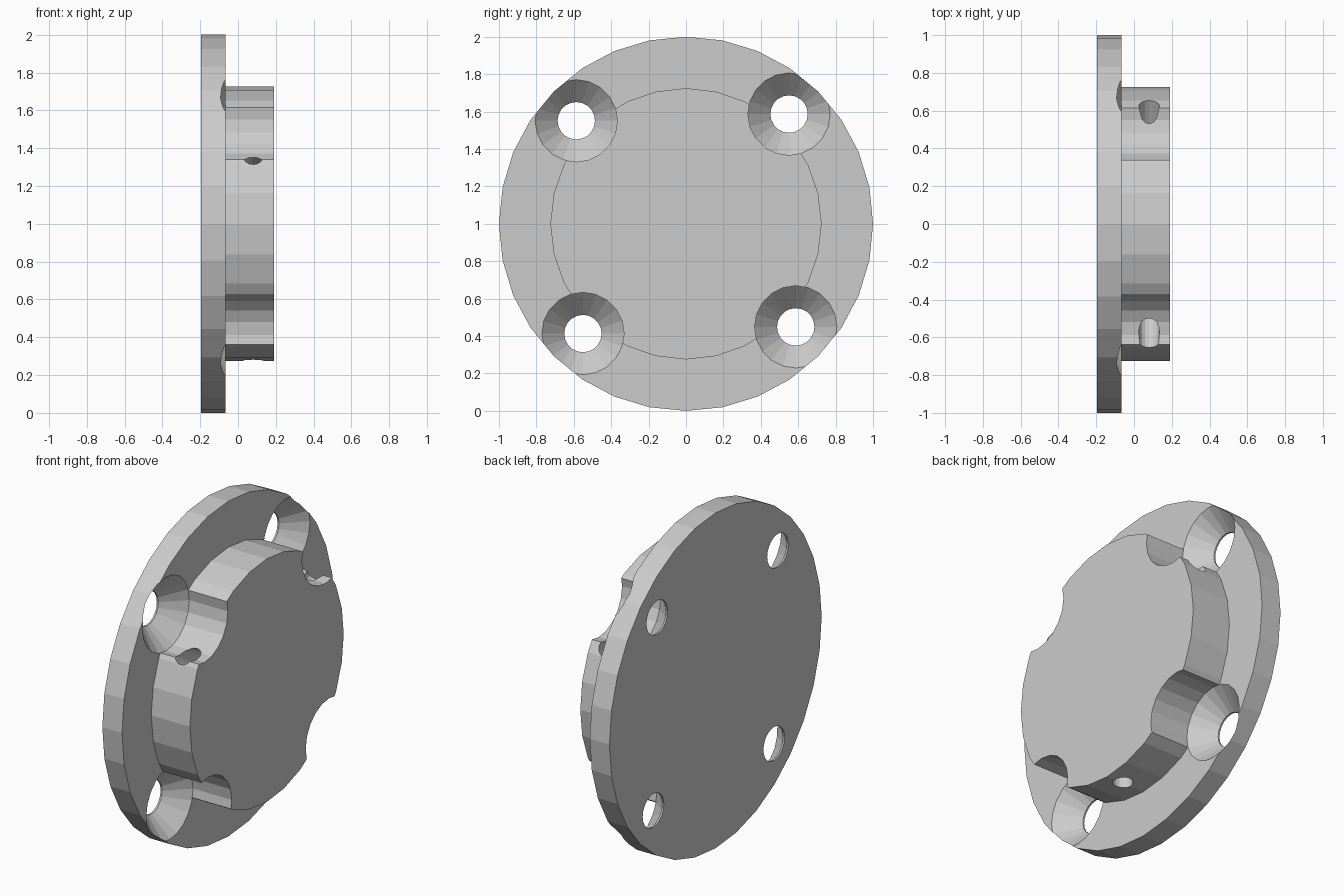
import bpy, bmesh
from math import sin, cos, pi, radians
from mathutils import Matrix, Vector

if "Cube" in bpy.data.objects:
    bpy.data.objects.remove(bpy.data.objects["Cube"])

mat = bpy.data.materials.new("light_grey_metal")
mat.use_nodes = True
mat.diffuse_color = (0.6, 0.6, 0.6, 1)
mat.node_tree.nodes["Principled BSDF"].inputs["Base Color"].default_value = (0.6, 0.6, 0.6, 1)

CENTRE = Vector((0, 0, 1))


def turned(name, profile, sides, matrix):
    """Closed solid turned about its local x axis from (x, radius) pairs."""
    bm = bmesh.new()
    rings = []
    for x, r in profile:
        angles = [2 * pi * i / sides for i in range(sides)]
        rings.append([bm.verts.new((x, r * sin(a), r * cos(a))) for a in angles])
    for a, b in zip(rings, rings[1:]):
        for i in range(sides):
            j = (i + 1) % sides
            bm.faces.new((a[i], a[j], b[j], b[i]))
    bm.faces.new(rings[0])
    bm.faces.new(rings[-1])
    bm.transform(matrix)
    bmesh.ops.recalc_face_normals(bm, faces=bm.faces)
    mesh = bpy.data.meshes.new(name)
    bm.to_mesh(mesh)
    bm.free()
    mesh.materials.append(mat)
    ob = bpy.data.objects.new(name, mesh)
    bpy.context.collection.objects.link(ob)
    return ob


def combine(target, tool, operation):
    """Apply a boolean and discard the tool."""
    mod = target.modifiers.new(tool.name, "BOOLEAN")
    mod.operation = operation
    mod.solver = "EXACT"
    mod.object = tool
    bpy.context.view_layer.objects.active = target
    bpy.ops.object.modifier_apply(modifier=mod.name)
    bpy.data.objects.remove(tool)


# Round plate with a raised boss on its left side
base = Matrix.Translation(CENTRE)
flange = turned("mounting_flange", [(-0.195, 1), (-0.065, 1)], 32, base)
boss = turned("boss", [(-0.13, 0.725), (0.19, 0.725)], 28, base)
combine(flange, boss, "UNION")

# Four countersunk bolt holes whose clearance also scallops the boss
pocket = [(-0.3, 0.1), (-0.185, 0.1), (-0.065, 0.22), (0.3, 0.22)]
for k in range(4):
    a = radians(46.8 + 90 * k)
    place = Matrix.Translation(CENTRE + Vector((0, cos(a), sin(a))) * 0.805)
    combine(flange, turned("bolt_pocket", pocket, 20, place), "DIFFERENCE")

# Three radial set screw holes in the boss
for angle in (30, 150, 270):
    a = radians(angle)
    out = Vector((0, cos(a), sin(a)))
    place = (Matrix.Translation(CENTRE + Vector((0.08, 0, 0)))
             @ out.to_track_quat("X", "Z").to_matrix().to_4x4())
    combine(flange, turned("screw_hole", [(0.45, 0.055), (0.8, 0.055)], 16, place), "DIFFERENCE")

for poly in flange.data.polygons:
    poly.material_index = 0
